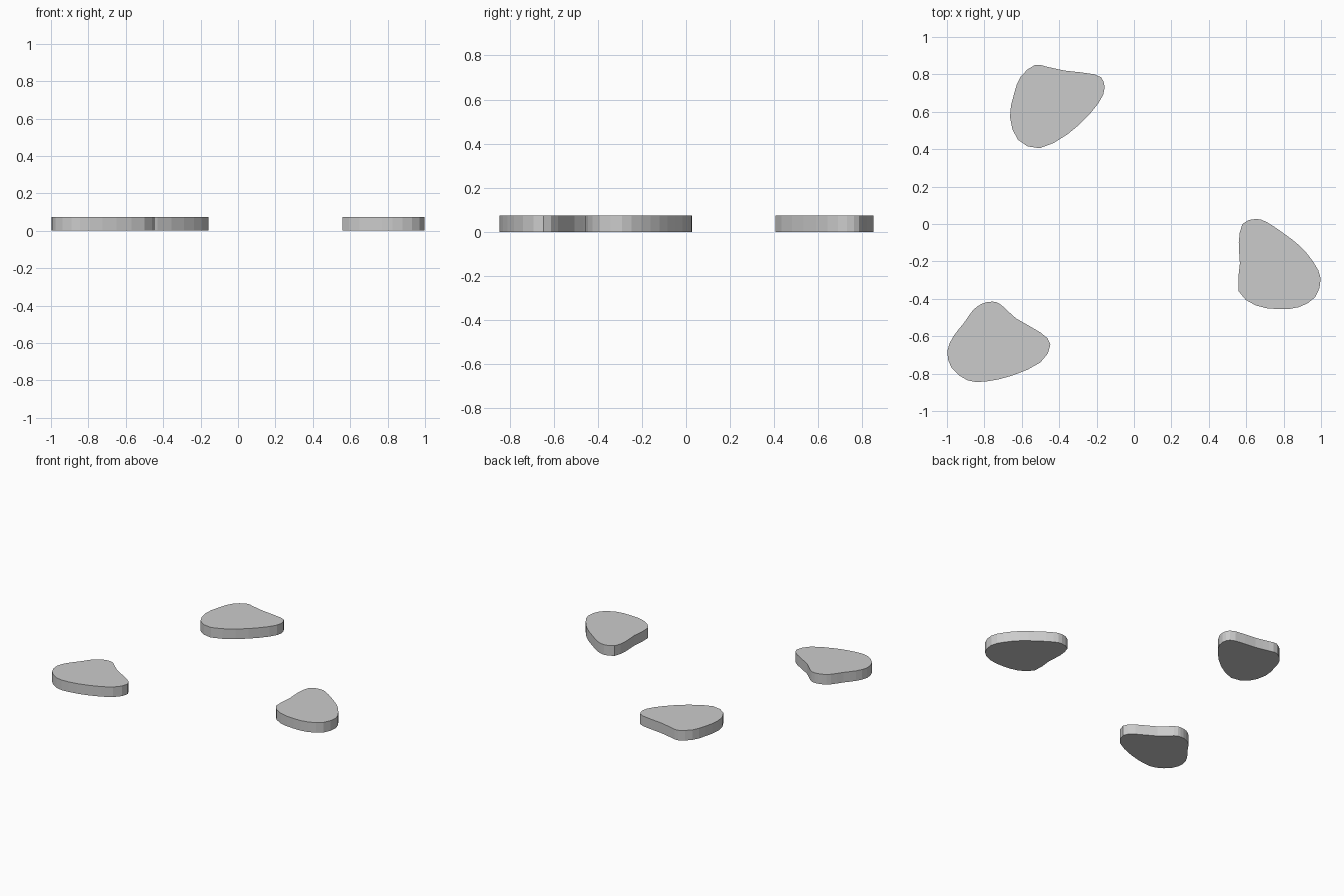
import bpy, bmesh
from mathutils import Vector

if "Cube" in bpy.data.objects:
    bpy.data.objects.remove(bpy.data.objects["Cube"])

HEIGHT = 0.074


def smooth_loop(points):
    """Closed Catmull-Rom outline with one extra point per segment."""
    pts = [Vector(p) for p in points]
    n = len(pts)
    loop = []
    for i in range(n):
        a, b, c, d = (pts[(i + k) % n] for k in (-1, 0, 1, 2))
        loop += [b, (9 * (b + c) - a - d) / 16]
    return loop


def stone(name, points):
    """Flat slab extruded from a rounded outline."""
    bm = bmesh.new()
    base = bm.faces.new([bm.verts.new((p.x, p.y, 0)) for p in smooth_loop(points)])
    top = bmesh.ops.extrude_face_region(bm, geom=[base], use_keep_orig=True)
    verts = [v for v in top["geom"] if isinstance(v, bmesh.types.BMVert)]
    bmesh.ops.translate(bm, verts=verts, vec=(0, 0, HEIGHT))
    bmesh.ops.recalc_face_normals(bm, faces=bm.faces[:])
    mesh = bpy.data.meshes.new(name)
    bm.to_mesh(mesh)
    bm.free()
    bpy.context.collection.objects.link(bpy.data.objects.new(name, mesh))


# Back left stone
stone("stepping_stone_back", [
    (-0.53, 0.85), (-0.47, 0.842), (-0.37, 0.82), (-0.21, 0.80), (-0.163, 0.762),
    (-0.165, 0.69), (-0.235, 0.59), (-0.355, 0.48), (-0.505, 0.405),
    (-0.62, 0.45), (-0.663, 0.57), (-0.643, 0.69), (-0.605, 0.79)])

# Right stone
stone("stepping_stone_right", [
    (0.65, 0.027), (0.71, 0.01), (0.80, -0.05), (0.89, -0.12), (0.96, -0.205),
    (0.998, -0.29), (0.97, -0.39), (0.88, -0.445), (0.77, -0.455),
    (0.65, -0.435), (0.56, -0.36), (0.566, -0.21), (0.56, -0.1), (0.58, 0.0)])

# Front left stone
stone("stepping_stone_front", [
    (-0.755, -0.415), (-0.71, -0.432), (-0.63, -0.505), (-0.50, -0.58),
    (-0.447, -0.645), (-0.50, -0.74), (-0.65, -0.81), (-0.79, -0.842),
    (-0.89, -0.836), (-0.975, -0.77), (-0.998, -0.68), (-0.965, -0.60),
    (-0.91, -0.53), (-0.86, -0.46), (-0.81, -0.425)])
